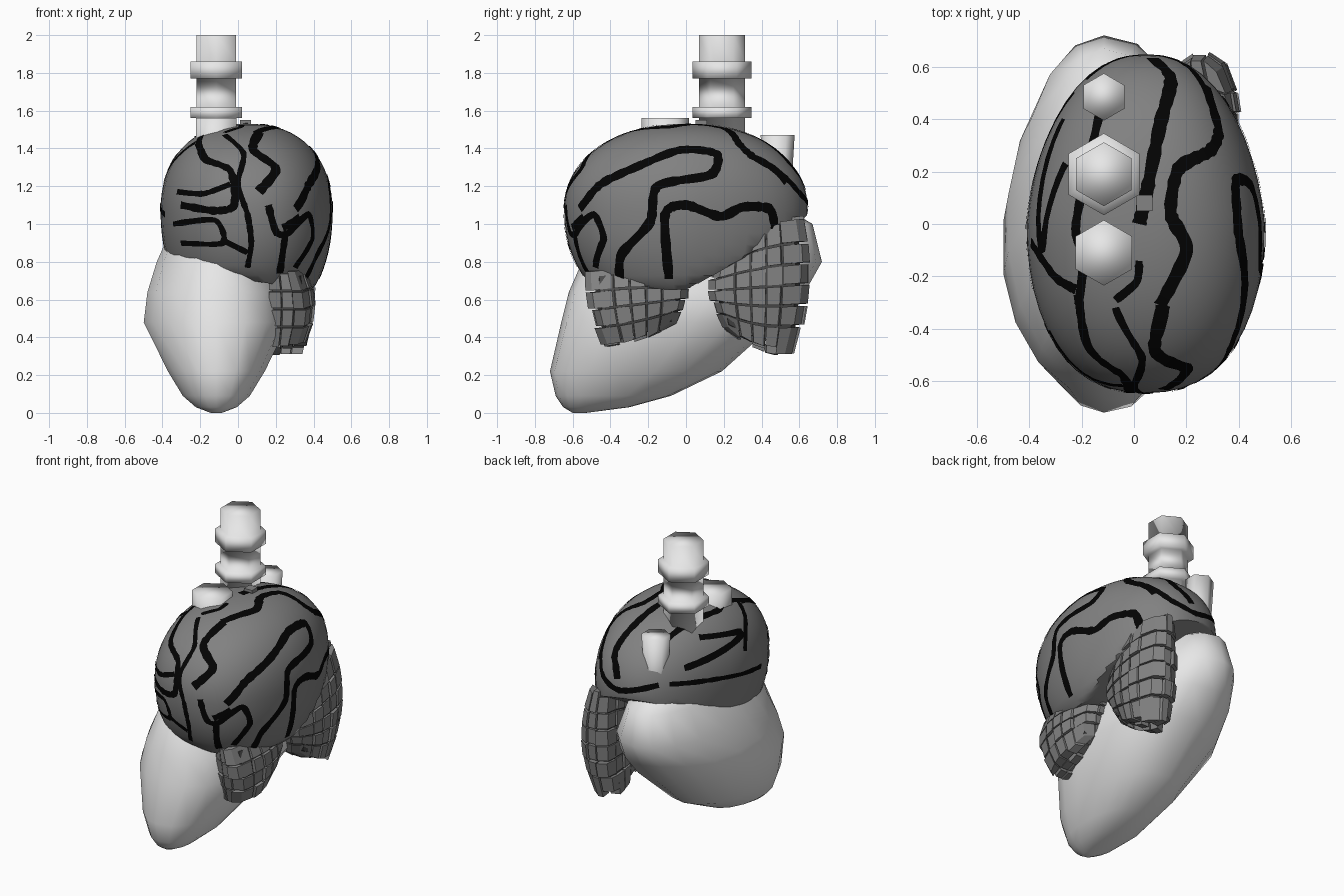
import bpy, bmesh, math, random
from mathutils import Vector
from mathutils.bvhtree import BVHTree
from mathutils.geometry import interpolate_bezier

random.seed(3)
if "Cube" in bpy.data.objects:
    bpy.data.objects.remove(bpy.data.objects["Cube"], do_unlink=True)


def material(name, shade):
    mat = bpy.data.materials.new(name)
    mat.use_nodes = True
    colour = (shade, shade, shade, 1)
    mat.diffuse_color = colour
    for node in mat.node_tree.nodes:
        if node.type == 'BSDF_PRINCIPLED':
            node.inputs["Base Color"].default_value = colour
    return mat


PALE = material("pale grey", .8)
GREY = material("mid grey", .22)
TILE = material("tile grey", .23)
DARK = material("seam grey", .07)
BLACK = material("crack black", .001)


def finish(bm, name, mat, smooth=False):
    for face in bm.faces:
        face.smooth = smooth
    mesh = bpy.data.meshes.new(name)
    bm.to_mesh(mesh)
    bm.free()
    mesh.materials.append(mat)
    obj = bpy.data.objects.new(name, mesh)
    bpy.context.collection.objects.link(obj)
    return obj


def outward(bm):
    bmesh.ops.recalc_face_normals(bm, faces=bm.faces[:])


def loft(name, rings, mat):
    """Skin a stack of equal rings and cap both ends."""
    bm = bmesh.new()
    rows = [[bm.verts.new(p) for p in ring] for ring in rings]
    count = len(rows[0])
    for low, high in zip(rows, rows[1:]):
        for i in range(count):
            j = (i + 1) % count
            bm.faces.new((low[i], low[j], high[j], high[i]))
    bm.faces.new(rows[0])
    bm.faces.new(rows[-1])
    outward(bm)
    return finish(bm, name, mat, smooth=True)


def power(value, exponent):
    return math.copysign(abs(value) ** exponent, value)


def oval(cx, cy, rx, ry, z, count, square=1):
    """Ring whose left half can be made squarer."""
    ring = []
    for i in range(count):
        s, c = math.sin(math.tau * i / count), math.cos(math.tau * i / count)
        if s > 0:
            s, c = power(s, square), power(c, square)
        ring.append((cx + rx * s, cy + ry * c, z))
    return ring


# Lower body: height, front, back, half width
AXIS = -.115
body = [(0, -.6, -.53, .03), (.03, -.65, -.3, .11), (.09, -.69, -.08, .18),
        (.22, -.72, .19, .26), (.48, -.66, .48, .39), (.64, -.62, .63, .37),
        (.8, -.55, .72, .32), (1, -.38, .67, .23), (1.1, -.2, .5, .15)]
loft("lower_body",
     [oval(AXIS, (f + b) / 2, w, (b - f) / 2, z, 18, square=.85) for z, f, b, w in body], PALE)


# Hexagonal pipes: a straight or tapered run, with optional collars
def pipe(name, y, radius, bottom, top, foot=1, collars=()):
    profile = [(radius * foot, bottom)]
    for low, high in collars:
        wide = radius * 1.28
        profile += [(radius, low), (wide, low), (wide, high), (radius, high)]
    profile.append((radius, top))
    loft(name, [oval(AXIS, y, r, r, z, 6) for r, z in profile], PALE)


pipe("tall_pipe", .19, .122, 1.3, 2, collars=[(1.56, 1.62), (1.77, 1.86)])
pipe("front_pipe", -.11, .125, 1.3, 1.56)
pipe("rear_pipe", .485, .09, .95, 1.47, foot=.65)

# Rounded dome with a sloping flat underside
bm = bmesh.new()
bmesh.ops.create_uvsphere(bm, u_segments=48, v_segments=32, radius=1)
POWER = 2.15
for v in bm.verts:
    p = v.co / sum(abs(c) ** POWER for c in v.co) ** (1 / POWER)
    x = .045 + power(p.x, .9) * .455 * (1 - .14 * max(p.y, 0))
    y = p.y * .645
    z = 1.07 + p.z * (.46 if p.z > 0 else .6)
    v.co = (x, y, max(z, .71 - .15 * x + .55 * max(y, 0)))
bmesh.ops.remove_doubles(bm, verts=bm.verts[:], dist=.0005)
outward(bm)
surface = BVHTree.FromBMesh(bm)
dome = finish(bm, "dome", GREY, smooth=True)
bpy.context.view_layer.objects.active = dome
dome.select_set(True)
bpy.ops.object.shade_smooth_by_angle(angle=math.radians(40))

# Cracks: thin ribbons dropped on to the dome along one direction
DIRECTION = {"top": Vector((0, 0, -1)), "front": Vector((0, 1, 0)), "back": Vector((0, -1, 0)),
             "left": Vector((-1, 0, 0)), "right": Vector((1, 0, 0))}
cracks = bmesh.new()


def smooth_path(points):
    """Round a path, given in hundredths, through its points."""
    pts = [Vector(p) / 100 for p in points]
    pts = [pts[0]] + pts + [pts[-1]]
    path = []
    for a, b, c, d in zip(pts, pts[1:], pts[2:], pts[3:]):
        path += interpolate_bezier(b, b + (c - a) / 8, c - (d - b) / 8, c, 10)[:-1]
    return path + [pts[-1]]


def crack(side, width, *points):
    direction = DIRECTION[side]
    hits = []
    for p in smooth_path(points):
        flat = list(p[:2])
        flat.insert([abs(c) for c in direction].index(1), 0)
        spot, normal, _, _ = surface.ray_cast(Vector(flat) - 3 * direction, direction)
        if spot and normal.z > -.7:
            hits.append((spot, normal))
    previous = None
    for i, (spot, normal) in enumerate(hits):
        along = hits[min(i + 1, len(hits) - 1)][0] - hits[max(i - 1, 0)][0]
        across = along.cross(normal).normalized() * width / 200 * random.uniform(.85, 1.15)
        pair = []
        for edge in (spot - across, spot + across):
            near, face_normal, _, _ = surface.find_nearest(edge)
            pair.append(cracks.verts.new(near + face_normal * .004))
        if previous:
            cracks.faces.new((previous[0], previous[1], pair[1], pair[0]))
        previous = pair


# Long grooves over the crown
crack("top", 5, (7, 63), (14, 55), (10, 38), (5, 13), (2, 0))
crack("top", 3, (2, -14), (1, -22), (-7, -29))
crack("top", 5, (27, 53), (32, 36), (29, 28), (17, 21), (14, 4), (20, -10), (10, -31))
crack("top", 4, (-13, 42), (-22, 0), (-19, -12), (-21, -31))
crack("top", 4, (-39, -7), (-30, -20), (-22, -25))
# Branching grooves on the front
crack("front", 3, (-7, 147), (3, 137), (0, 121), (5, 105), (7, 90), (5, 77))
crack("front", 5, (11, 148), (8, 139), (20, 129), (11, 117))
crack("front", 4, (16, 110), (20, 96), (26, 95), (37, 105), (39, 92), (30, 77))
crack("front", 4, (25, 95), (22, 74))
crack("front", 4, (-21, 143), (-17, 134), (-4, 128), (-2, 110), (-12, 107), (-30, 110))
crack("front", 3, (-32, 117), (-18, 116), (-4, 121))
crack("front", 3, (-34, 100), (-12, 102), (-8, 90), (-30, 90))
crack("front", 3, (-9, 92), (5, 85))
# Looping grooves on the sides and back
crack("left", 5, (-35, 70), (-34, 84), (-19, 101), (-15, 120), (13, 126), (16, 137),
      (-3, 139), (-24, 131), (-45, 121), (-56, 108))
crack("left", 5, (-9, 71), (-11, 105), (0, 110), (18, 104), (30, 109), (44, 108), (47, 98))
crack("left", 4, (-60, 98), (-54, 104))
crack("right", 3, (50, 117), (20, 113), (-25, 105))
crack("right", 4, (40, 125), (-10, 132), (23, 139))
crack("back", 4, (28, 127), (20, 116), (5, 111), (-18, 117))
finish(cracks, "cracks", BLACK)


# Tiled pads: a bent lattice of blocks around a dark core
def pad(name, corners, cols, rows, bulge):
    bl, br, tr, tl = [Vector(c) for c in corners]

    def place(s, t, u):
        p = bl.lerp(br, s).lerp(tl.lerp(tr, s), t)
        bow_s, bow_t, bow_u = [4 * c * (1 - c) for c in (s, t, u)]
        y = p.x + (2 * s - 1) * (bulge * bow_t + .035 * (bow_u - 1))
        z = p.y + (2 * t - 1) * bulge * bow_s
        return Vector((.17 + u * (.15 + .04 * bow_t + .04 * bow_s), y, z))

    def block(bm, low, high, shrink):
        corner = [place(*[(low, high)[k >> axis & 1][axis] for axis in range(3)]) for k in range(8)]
        mid = sum(corner, Vector()) / 8
        verts = [bm.verts.new(mid + (c - mid) * shrink) for c in corner]
        for quad in ("0132", "4576", "0154", "2376", "0264", "1375"):
            bm.faces.new([verts[int(k)] for k in quad])

    tiles, core = bmesh.new(), bmesh.new()
    size = (cols, rows, 3)
    for i in range(cols):
        for j in range(rows):
            for k in range(3):
                cell = (i, j, k)
                low = [c / n for c, n in zip(cell, size)]
                high = [(c + 1) / n for c, n in zip(cell, size)]
                block(core, [.05 + .9 * c for c in low], [.05 + .9 * c for c in high], 1)
                # Let the rim blocks stick out unevenly
                for axis in range(3):
                    push = random.uniform(0, .08)
                    if cell[axis] == 0:
                        low[axis] -= push
                    if cell[axis] == size[axis] - 1:
                        high[axis] += push
                block(tiles, low, high, .89)
    for bm, suffix, mat in ((tiles, "_tiles", TILE), (core, "_core", DARK)):
        outward(bm)
        finish(bm, name + suffix, mat)


pad("front_pad", [(-.44, .36), (-.04, .48), (-.01, .72), (-.51, .74)], 5, 4, .02)
pad("rear_pad", [(.19, .46), (.58, .35), (.61, 1.01), (.16, .84)], 5, 6, .035)

# Small stud on the crown
bm = bmesh.new()
bmesh.ops.create_cube(bm, size=.06)
bmesh.ops.translate(bm, verts=bm.verts[:], vec=(.04, .08, 1.52))
finish(bm, "crown_stud", TILE)
